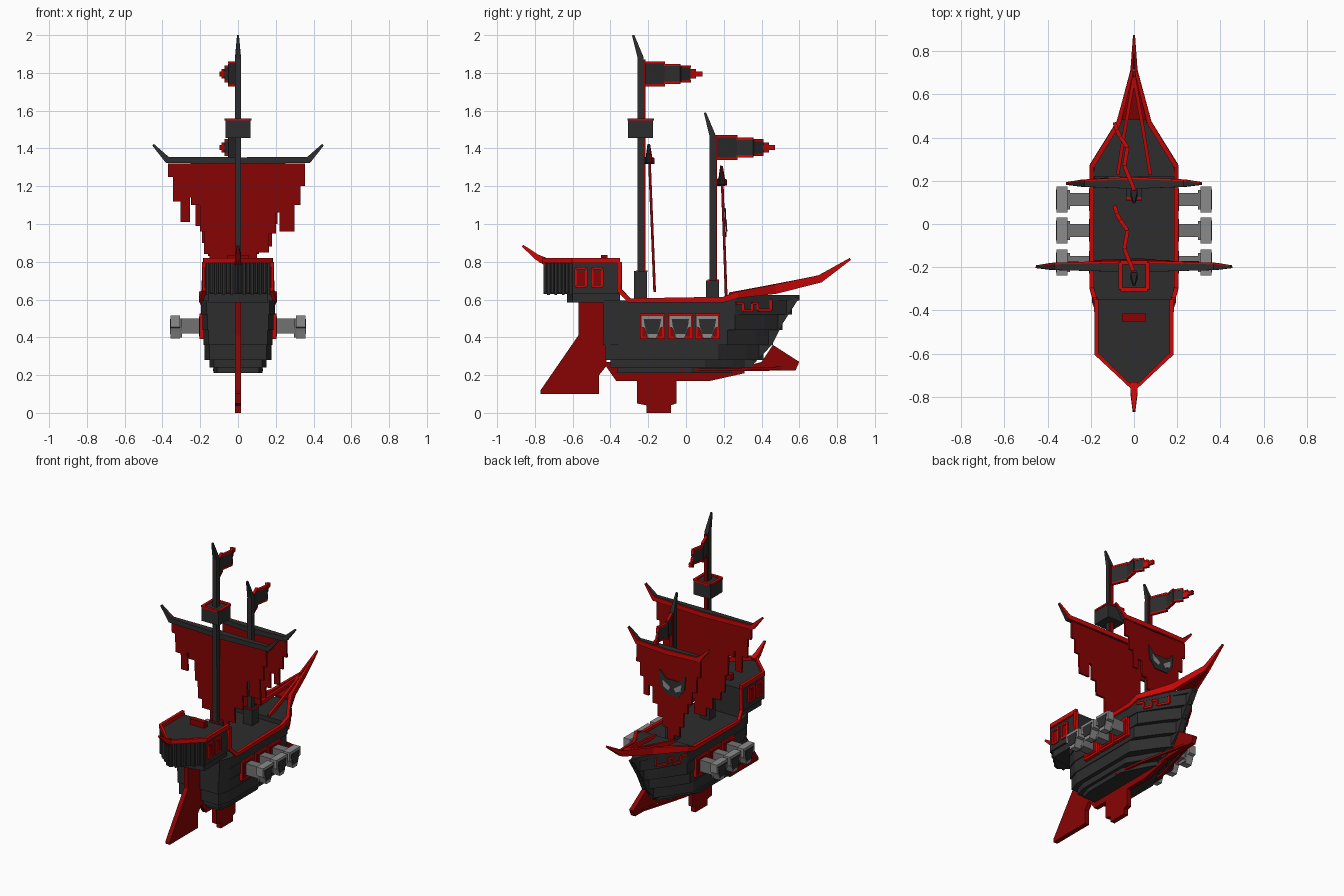
import bpy, bmesh
from mathutils import Vector

cube = bpy.data.objects.get("Cube")
if cube:
    bpy.data.objects.remove(cube)


def material(name, rgb):
    m = bpy.data.materials.new(name)
    m.use_nodes = True
    m.diffuse_color = (*rgb, 1)
    m.node_tree.nodes["Principled BSDF"].inputs["Base Color"].default_value = (*rgb, 1)
    return m


DARK = material("charcoal", (.026, .026, .026))
RED = material("bright red", (.6, .002, .002))
CLOTH = material("deep red", (.25, .001, .001))
GREY = material("iron grey", (.17, .17, .17))
LIGHT = material("light grey", (.26, .26, .26))


def finish(name, bm, mat):
    bmesh.ops.recalc_face_normals(bm, faces=bm.faces)
    me = bpy.data.meshes.new(name)
    bm.to_mesh(me)
    bm.free()
    me.materials.append(mat)
    ob = bpy.data.objects.new(name, me)
    bpy.context.collection.objects.link(ob)
    return ob


def slab(name, pts, depth, mat):
    """Flat outline extruded along a vector."""
    bm = bmesh.new()
    face = bm.faces.new([bm.verts.new(p) for p in pts])
    ext = bmesh.ops.extrude_face_region(bm, geom=[face])
    bmesh.ops.translate(bm, vec=depth, verts=[v for v in ext["geom"] if isinstance(v, bmesh.types.BMVert)])
    return finish(name, bm, mat)


def box(name, x, y, z, mat):
    pts = [(x[0], y[0], z[0]), (x[1], y[0], z[0]), (x[1], y[1], z[0]), (x[0], y[1], z[0])]
    return slab(name, pts, (0, 0, z[1] - z[0]), mat)


def side_plate(name, yz, half, mat, x=0):
    return slab(name, [(x - half, y, z) for y, z in yz], (2 * half, 0, 0), mat)


def bar(name, path, sizes, mat, side=None):
    """Rectangular beam along a path; sizes holds (width, height), one or per point."""
    path = [Vector(p) for p in path]
    if not isinstance(sizes, list):
        sizes = [sizes] * len(path)
    bm = bmesh.new()
    rings = []
    for i, p in enumerate(path):
        d = Vector()
        for a in (i - 1, i):
            if 0 <= a < len(path) - 1:
                d += (path[a + 1] - path[a]).normalized()
        d.normalize()
        s = Vector(side) if side else d.cross(Vector((0, 0, 1)))
        s = s.normalized() if s.length > .05 else Vector((1, 0, 0))
        u = s.cross(d).normalized()
        w, h = sizes[i][0] / 2, sizes[i][1] / 2
        rings.append([bm.verts.new(p + s * a * w + u * b * h) for a, b in ((-1, -1), (1, -1), (1, 1), (-1, 1))])
    for r, q in zip(rings, rings[1:]):
        for k in range(4):
            bm.faces.new((r[k], r[k - 1], q[k - 1], q[k]))
    bm.faces.new(rings[0])
    bm.faces.new(rings[-1])
    return finish(name, bm, mat)


def mirrored(half):
    """Close an outline given for the +x side."""
    return half + [(-x, y) for x, y in reversed(half) if x > 0]


# Hull: stepped plank layers (bottom, top, half width, stern, bow)
layers = [(.21, .24, .13, -.365, .27), (.24, .28, .15, -.4, .34), (.28, .36, .178, -.43, .41),
          (.36, .44, .183, -.44, .46), (.44, .52, .189, -.44, .51), (.52, .595, .195, -.44, .56)]
for z0, z1, w, stern, bow in layers:
    shoulder = min(.26, bow - .24)
    half = [(w * .85, stern), (w, stern + .08), (w, shoulder),
            (w * .42, shoulder + (bow - shoulder) * .62), (0, bow)]
    slab("hull_planks", [(x, y, z0) for x, y in mirrored(half)], (0, 0, z1 - z0), DARK)
cap = mirrored([(.19, .22), (.19, .27), (.075, .46), (0, .6)])
slab("bow_deck", [(x, y, .595) for x, y in cap], (0, 0, .03), DARK)
side_plate("stem_post", [(.2, .23), (.34, .24), (.455, .36), (.51, .47), (.6, .61), (.5, .62)], .02, DARK)
slab("bowsprit_floor", [(-.06, .48, .635), (.06, .48, .635), (0, .715, .69)], (0, 0, .012), CLOTH)

# Keel, fin, rudder and ram
side_plate("keel", [(-.44, .27), (-.37, .17), (.13, .17), (.31, .21), (.31, .25)], .015, CLOTH)
side_plate("keel_fin", [(-.26, .2), (-.26, .05), (-.21, .04), (-.21, 0), (-.08, 0), (-.08, .04),
                        (-.05, .05), (-.05, .2)], .016, CLOTH)
side_plate("rudder", [(-.57, .6), (-.57, .41), (-.77, .12), (-.77, .1), (-.46, .1), (-.46, .2),
                      (-.42, .25), (-.42, .6)], .016, CLOTH)
side_plate("ram", [(.22, .22), (.58, .225), (.6, .27), (.46, .36), (.4, .27)], .016, CLOTH)

# Stern castle
for z0, z1, w, y, tip in [(.585, .63, .16, -.6, -.63), (.63, .795, .172, -.6, -.755)]:
    half = [(w, -.35), (w, y), (0, tip)]
    slab("stern_castle", [(px, py, z0) for px, py in mirrored(half)], (0, 0, z1 - z0), DARK)
bar("castle_rim", [(.174, -.35, .807), (.174, -.6, .807), (0, -.765, .807), (-.174, -.6, .807),
                   (-.174, -.35, .807)], (.02, .028), RED)
bar("stern_spike", [(0, -.74, .8), (0, -.79, .825), (0, -.865, .885)], [(.035, .04), (.03, .03), (.012, .012)], RED)
box("deck_hatch", (-.055, .055), (-.45, -.415), (.79, .835), CLOTH)

for s in (1, -1):
    # Stern battens
    for i in range(8):
        t = (i + .5) / 8
        x, y = s * .174 * (1 - t), -.602 - .155 * t
        box("stern_batten", (x - .006, x + .006), (y - .007, y + .007), (.625 + .01 * (i % 2), .793), DARK)
    # Castle windows
    for y in (-.556, -.47):
        x = s * .173
        box("window_pane", (x - .004, x + .004), (y - .02, y + .02), (.68, .75), CLOTH)
        loop = [(x, y - .027, .67), (x, y + .027, .67), (x, y + .027, .765), (x, y - .027, .765)]
        for a, b in zip(loop, loop[1:] + loop[:1]):
            bar("window_frame", [a, b], (.014, .014), RED, (1, 0, 0))

    # Rail from the castle down along the deck to the bow tip
    rail = [(.18, -.352, .8), (.18, -.352, .65), (.195, -.3, .595), (.195, .2, .6), (.194, .27, .625),
            (.07, .47, .655), (.009, .71, .71), (.002, .87, .815)]
    widths = [.02] * 3 + [.022] * 3 + [.014, .006]
    heights = [.025] * 3 + [.03, .035, .05, .04, .012]
    bar("deck_rail", [(s * x, y, z) for x, y, z in rail], list(zip(widths, heights)), RED)
    bar("bowsprit_brace", [(s * .075, .23, .625), (s * .045, .42, .66), (0, .68, .71)], (.016, .025), RED)
    bar("ram_edge", [(s * .125, -.03, .228), (s * .1, .16, .228), (0, .57, .24)], (.015, .014), CLOTH)

    # Thin stepped trim line on the bow sides
    steps = [(.02, .58), (.22, .58), (.22, .54), (.45, .54), (.45, .58), (.6, .58), (.6, .545), (.95, .545),
             (.95, .6)]
    line = [(s * (.2 - .118 * t), .26 + .2 * t, z) for t, z in steps]
    for a, b in zip(line, line[1:]):
        bar("bow_trim", [a, b], (.01, .014), RED)

    # Cannons: red port, barrel and flared muzzle
    for c in (-.178, -.03, .113):
        side_plate("gun_port", [(c - .066, .39), (c + .066, .39), (c + .066, .525), (c - .066, .525)],
                   .012, RED, s * .192)
        side_plate("port_lining", [(c - .052, .405), (c + .052, .405), (c + .052, .51), (c - .052, .51)],
                   .004, CLOTH, s * .203)
        side_plate("cannon_barrel", [(c - .03, .42), (c + .03, .42), (c + .03, .5), (c - .03, .5)],
                   .06, GREY, s * .25)
        half = [(.06, .515), (.06, .455), (.042, .45), (.034, .43), (.022, .395)]
        shape = [(c + y, z) for y, z in mirrored(half)]
        side_plate("cannon_muzzle", shape, .025, LIGHT, s * .333)
        side_plate("muzzle_band", [(c - .03, .4), (c + .03, .4), (c + .045, .5), (c - .045, .5)],
                   .006, GREY, s * .303)
        side_plate("muzzle_bore", [(c - .046, .497), (c + .046, .497), (c + .04, .46), (c + .026, .418),
                                   (c - .026, .418), (c - .04, .46)], .003, DARK, s * .358)


def mast(y, top, base_top, strip):
    bar("mast", [(0, y, .59), (0, y, top - .12), (0, y - .04, top)],
        [(.034, .034), (.032, .032), (.01, .012)], DARK, (1, 0, 0))
    box("mast_base", (-.035, .035), (y - .034, y + .034), (.59, base_top), DARK)
    bar("mast_collar", [(-.038, y - .02, base_top), (.038, y - .02, base_top)], (.01, .01), RED)
    bar("mast_collar", [(-.038, y + .03, base_top), (.038, y + .03, base_top)], (.01, .01), RED)
    box("mast_strip", (-.012, .012), (y + .012, y + .025), strip, CLOTH)


mast(-.24, 2, .75, (.75, 1.87))
mast(.14, 1.59, .7, (.7, 1.47))

# Crow's nest
box("crows_nest", (-.066, .066), (-.306, -.174), (1.455, 1.55), DARK)
corners = [(-.062, -.302), (.062, -.302), (.062, -.178), (-.062, -.178)]
for a, b in zip(corners, corners[1:] + corners[:1]):
    bar("nest_rim", [(*a, 1.553), (*b, 1.553)], (.018, .012), RED)


def flag(dy, dz):
    # Zigzag cloth panels with red borders: (x, y, half height)
    pts = [(0, -.225, .065), (-.045, -.115, .052), (-.03, -.03, .044), (-.065, .02, .025),
           (-.08, .05, .012), (-.09, .085, 0)]
    for i, (a, b) in enumerate(zip(pts, pts[1:])):
        h, z = a[2], 1.795 + dz
        ends = [(a[0], a[1] + dy, z), (b[0], b[1] + dy, z)]
        bar("flag_cloth", ends, (.014, 2 * h), DARK if i < 3 else RED)
        for e in (-1, 1):
            edge = [(x, y, z + e * (h - .005)) for x, y, _ in ends]
            bar("flag_border", edge, (.018, .012), RED)


flag(0, 0)
flag(.385, -.39)


def sail(name, y, top, columns, lean):
    """Ragged cloth made as one stepped outline from (x end, bottom) columns."""
    x = columns[0][0]
    pts = [(x, top)]
    for end, bottom in columns[1:]:
        pts += [(x, bottom), (end, bottom)]
        x = end
    pts.append((x, top))
    slab(name, [(px, y + lean * (top - z), z) for px, z in pts], (0, .014, 0), CLOTH)


def yard(y, z, w, rise):
    # Dark spar with upturned tips and a red strip along its bow side
    xz = [(-w - .075, z + rise), (-w, z + .005), (0, z), (w, z + .005), (w + .075, z + rise)]
    bar("yard", [(x, y, h) for x, h in xz],
        [(.008, .012), (.026, .035), (.045, .036), (.026, .035), (.008, .012)], DARK)
    shift = [.006, .016, .026, .016, .006]
    bar("yard_trim", [(x, y + d, h - .001) for (x, h), d in zip(xz, shift)],
        [(.007, .01), (.01, .032), (.012, .032), (.01, .032), (.007, .01)], RED)


# Main sail and fore sail
yard(-.2, 1.335, .375, .085)
sail("main_sail", -.2, 1.32, [(-.37, 0), (-.345, 1.25), (-.305, 1.12), (-.255, 1.01), (-.245, 1.14), (-.2, 1.1),
                              (-.18, .96), (-.15, .84), (-.09, .78), (-.04, .7), (.05, .64), (.1, .74),
                              (.165, .85), (.2, .95), (.22, 1.06), (.3, .96), (.33, 1.1), (.355, 1.2)], .04)
yard(.185, 1.22, .235, .085)
sail("fore_sail", .185, 1.21, [(-.25, 0), (-.225, 1.1), (-.19, .99), (-.16, .9), (-.13, .83), (-.1, .73),
                               (-.06, .66), (-.01, .62), (.03, .7), (.07, .76), (.11, .84), (.14, .95),
                               (.18, .88), (.21, 1.0), (.24, 1.09)], .035)

# Horned face plate with eyes on the fore sail
face = mirrored([(.05, 1.035), (.1, 1.085), (.092, .985), (.05, .93)])
slab("sail_face", [(x - .045, .2 + .035 * (1.21 - z), z) for x, z in face], (0, .006, 0), DARK)
for s in (1, -1):
    eye = [(.012, .985), (.075, 1.025), (.068, .98), (.028, .96)]
    slab("sail_eye", [(s * x - .045, .206 + .035 * (1.21 - z), z) for x, z in eye], (0, .004, 0), LIGHT)
